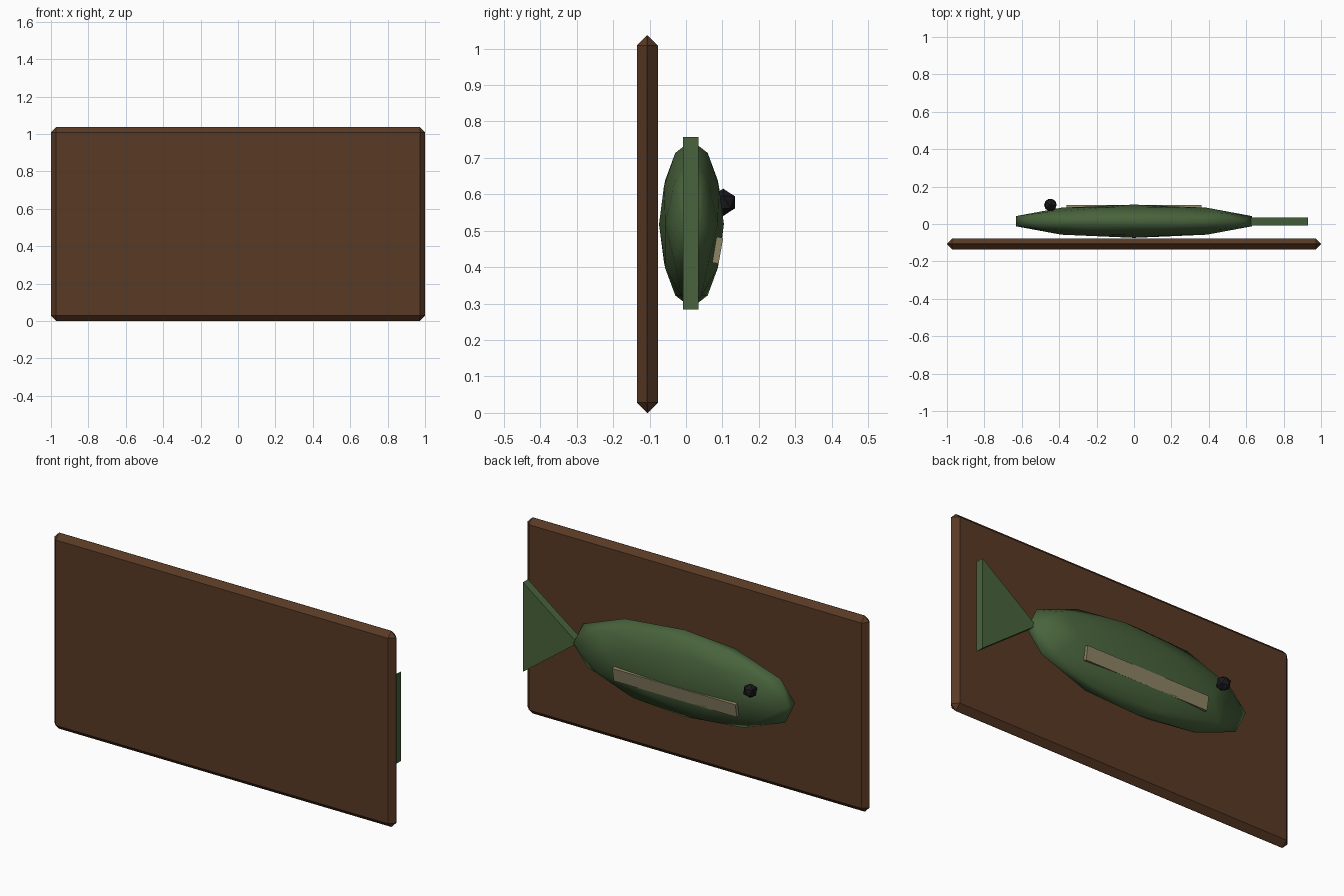
import bpy, bmesh, math
from mathutils import Matrix, Vector

if "Cube" in bpy.data.objects:
    bpy.data.objects.remove(bpy.data.objects["Cube"])


def material(name, rgb):
    m = bpy.data.materials.new(name)
    m.diffuse_color = (*rgb, 1)
    m.use_nodes = True
    m.node_tree.nodes["Principled BSDF"].inputs["Base Color"].default_value = m.diffuse_color
    return m


WOOD = material("wood", (0.10, 0.042, 0.018))
GREEN = material("green", (0.065, 0.125, 0.045))
TAN = material("tan", (0.27, 0.23, 0.13))
BLACK = material("black", (0.01, 0.01, 0.012))


def add(name, bm, mat, loc=(0, 0, 0), smooth=False):
    bmesh.ops.recalc_face_normals(bm, faces=bm.faces)
    mesh = bpy.data.meshes.new(name)
    for f in bm.faces:
        f.smooth = smooth
    bm.to_mesh(mesh)
    bm.free()
    mesh.materials.append(mat)
    ob = bpy.data.objects.new(name, mesh)
    ob.location = loc
    bpy.context.collection.objects.link(ob)
    return ob


def box(name, size, loc, mat):
    bm = bmesh.new()
    bmesh.ops.create_cube(bm, size=1, matrix=Matrix.Diagonal((*size, 1)))
    return add(name, bm, mat, loc)


def ball(name, subdiv, radii, loc, mat, smooth=False):
    bm = bmesh.new()
    bmesh.ops.create_icosphere(bm, subdivisions=subdiv, radius=1,
                               matrix=Matrix.Diagonal((*radii, 1)))
    return add(name, bm, mat, loc, smooth)


# wooden backing board with full chamfer
board = box("backing_board", (2, 0.058, 1.036), (0, -0.106, 0.518), WOOD)
bev = board.modifiers.new("chamfer", "BEVEL")
bev.width = 0.028
bev.segments = 1

# fish body and eye
ball("fish_body", 2, (0.662, 0.089, 0.23), (0, 0.015, 0.518), GREEN, True)
ball("eye", 1, (0.0375,) * 3, (-0.447, 0.102, 0.578), BLACK)

# belly stripe, tilted to follow the flank
stripe = box("belly_stripe", (0.72, 0.024, 0.072), (0, 0.084, 0.447), TAN)
stripe.rotation_euler.x = -math.radians(10)

# triangular tail fin, extruded through its thickness
bm = bmesh.new()
face = bm.faces.new([bm.verts.new(p) for p in
                     ((0.61, -0.008, 0.52), (0.93, -0.008, 0.757), (0.93, -0.008, 0.284))])
ext = bmesh.ops.extrude_face_region(bm, geom=[face])
bmesh.ops.translate(bm, vec=Vector((0, 0.042, 0)),
                    verts=[v for v in ext["geom"] if isinstance(v, bmesh.types.BMVert)])
add("tail_fin", bm, GREEN)
